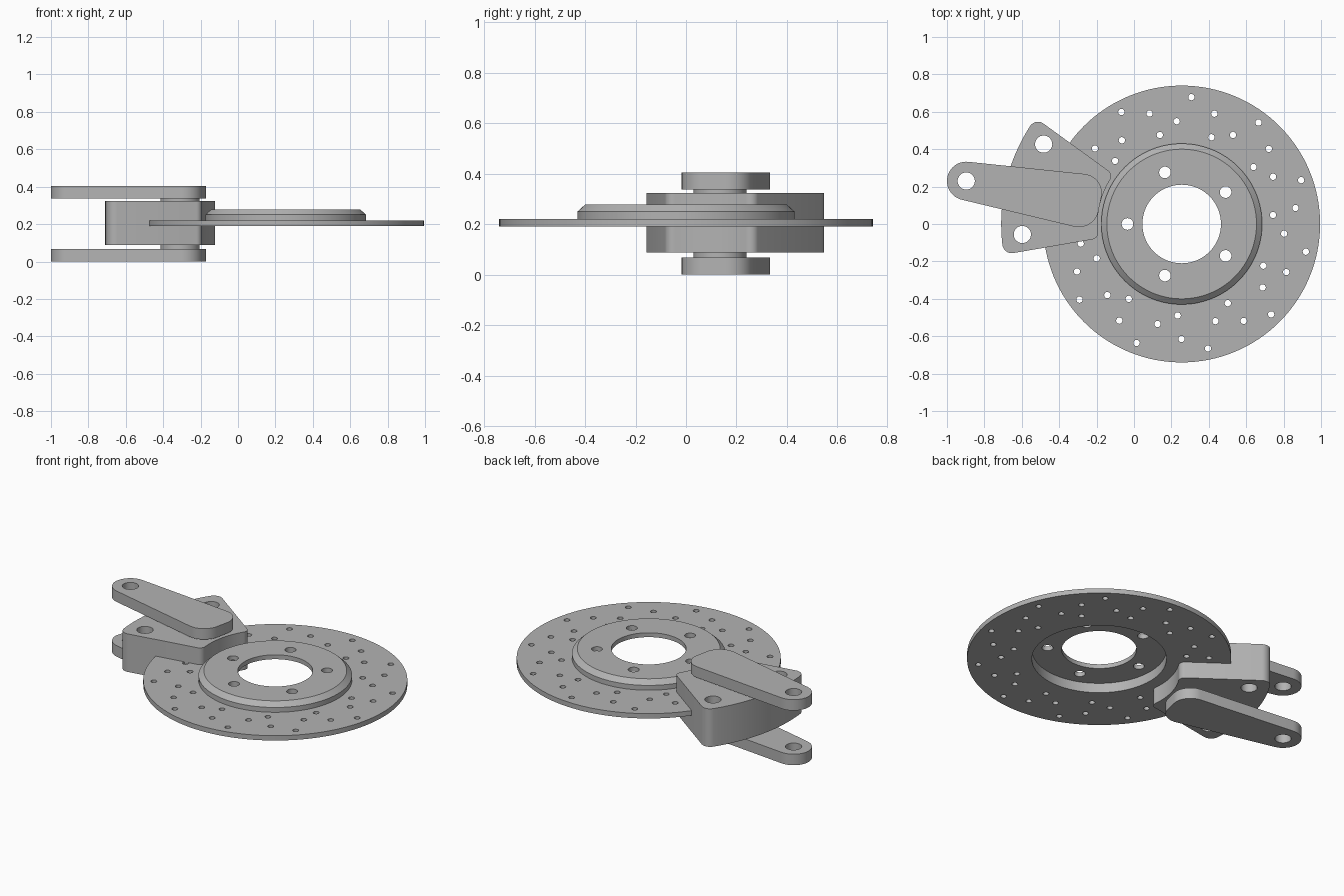
import bpy, bmesh
from math import sin, cos, asin, pi, radians, tau
from mathutils.geometry import convex_hull_2d

if "Cube" in bpy.data.objects:
    bpy.data.objects.remove(bpy.data.objects["Cube"])

steel = bpy.data.materials.new("brushed_grey")
steel.use_nodes = True
GREY = (0.45, 0.45, 0.45, 1)
steel.diffuse_color = GREY
steel.node_tree.nodes["Principled BSDF"].inputs["Base Color"].default_value = GREY

AXIS = (0.255, 0.0)      # rotor centre
PISTON = (-0.31, 0.135)  # clamp centre


def polar(radius, angle, centre=AXIS):
    return (centre[0] + radius * cos(angle), centre[1] + radius * sin(angle))


def arc(centre, radius, start, end, steps):
    return [polar(radius, start + (end - start) * i / steps, centre) for i in range(steps + 1)]


def circle(centre, radius, steps=32):
    return arc(centre, radius, 0, tau, steps)[:-1]


def finish(name, mesh):
    obj = bpy.data.objects.new(name, mesh)
    bpy.context.collection.objects.link(obj)
    mesh.materials.clear()
    mesh.materials.append(steel)
    bm = bmesh.new()
    bm.from_mesh(mesh)
    bmesh.ops.remove_doubles(bm, verts=bm.verts, dist=0.0001)
    bmesh.ops.recalc_face_normals(bm, faces=bm.faces)
    bm.to_mesh(mesh)
    bm.free()
    bpy.ops.object.select_all(action='DESELECT')
    obj.select_set(True)
    bpy.context.view_layer.objects.active = obj
    bpy.ops.object.shade_smooth_by_angle(angle=radians(25))
    return obj


def plate(name, loops, bottom, top):
    """Extrude an outline with holes between two heights."""
    curve = bpy.data.curves.new(name, 'CURVE')
    curve.dimensions = '2D'
    curve.fill_mode = 'BOTH'
    curve.extrude = (top - bottom) / 2
    for loop in loops:
        spline = curve.splines.new('POLY')
        spline.points.add(len(loop) - 1)
        for point, (x, y) in zip(spline.points, loop):
            point.co = (x, y, 0, 1)
        spline.use_cyclic_u = True
    helper = bpy.data.objects.new(name + "_outline", curve)
    bpy.context.collection.objects.link(helper)
    bpy.context.view_layer.update()
    graph = bpy.context.evaluated_depsgraph_get()
    mesh = bpy.data.meshes.new_from_object(helper.evaluated_get(graph))
    bpy.data.objects.remove(helper)
    for v in mesh.vertices:
        v.co.z += (top + bottom) / 2
    return finish(name, mesh)


def lathe(name, profile, steps=128):
    """Spin a closed (radius, height) profile about the rotor axis."""
    bm = bmesh.new()
    rings = [[bm.verts.new((*polar(r, tau * i / steps), z)) for r, z in profile]
             for i in range(steps)]
    n = len(profile)
    for i in range(steps):
        a, b = rings[i], rings[(i + 1) % steps]
        for j in range(n):
            k = (j + 1) % n
            bm.faces.new((a[j], b[j], b[k], a[k]))
    mesh = bpy.data.meshes.new(name)
    bm.to_mesh(mesh)
    bm.free()
    return finish(name, mesh)


# Drilled friction ring: four staggered rings of eleven holes
drillings = [circle(polar(r, radians(start) + tau * i / 11), 0.017, 16)
             for r, start in ((0.68, 85.6), (0.615, 73.5), (0.55, 92.8), (0.49, 71.1))
             for i in range(11)]
plate("brake_disc", [circle(AXIS, 0.74, 128), circle(AXIS, 0.377, 128)] + drillings, 0.19, 0.22)

# Raised hub: chamfered wall and bolted deck, hollow underneath
lathe("hub_wall", [(0.43, 0.215), (0.43, 0.25), (0.40, 0.277), (0.377, 0.25), (0.377, 0.215)])
bolts = [circle(polar(0.29, pi + tau * i / 5), 0.031) for i in range(5)]
plate("hub_deck", [circle(AXIS, 0.40, 128), circle(AXIS, 0.21, 96)] + bolts, 0.25, 0.277)


# Caliper body: ring sector with rounded corners
def sector(inner, outer, a0, a1, r_in, r_out):
    d_out = asin(r_out / (outer - r_out))
    d_in = asin(r_in / (inner + r_in))
    q = pi / 2
    pts = arc(polar(outer - r_out, a0 + d_out), r_out, a0 - q, a0 + d_out, 8)
    pts += arc(AXIS, outer, a0 + d_out, a1 - d_out, 24)[1:-1]
    pts += arc(polar(outer - r_out, a1 - d_out), r_out, a1 - d_out, a1 + q, 8)
    pts += arc(polar(inner + r_in, a1 - d_in), r_in, a1 + q, a1 - d_in + pi, 8)
    pts += arc(AXIS, inner, a1 - d_in, a0 + d_in, 24)[1:-1]
    pts += arc(polar(inner + r_in, a0 + d_in), r_in, a0 + d_in + pi, a0 + 3 * q, 8)
    return pts


body = sector(0.45, 0.965, radians(144), radians(189.8), 0.035, 0.05)
mounts = [circle((-0.483, 0.427), 0.046), circle((-0.597, -0.056), 0.046)]
plate("caliper_body", [body] + mounts, 0.088, 0.323)

# Clamp arms above and below, each pressing on a piston
cloud = circle((-0.897, 0.23), 0.103, 48)
cloud += circle((-0.275, 0.165), 0.103, 48) + circle((-0.295, 0.09), 0.107, 48)
arm = [cloud[i] for i in convex_hull_2d(cloud)]
pivot = circle((-0.897, 0.23), 0.046)
for side, low, high, pad_low, pad_high in (("lower", 0.0, 0.068, 0.06, 0.095),
                                           ("upper", 0.338, 0.405, 0.315, 0.345)):
    plate(side + "_arm", [arm, pivot], low, high)
    plate(side + "_piston", [circle(PISTON, 0.105, 48)], pad_low, pad_high)
